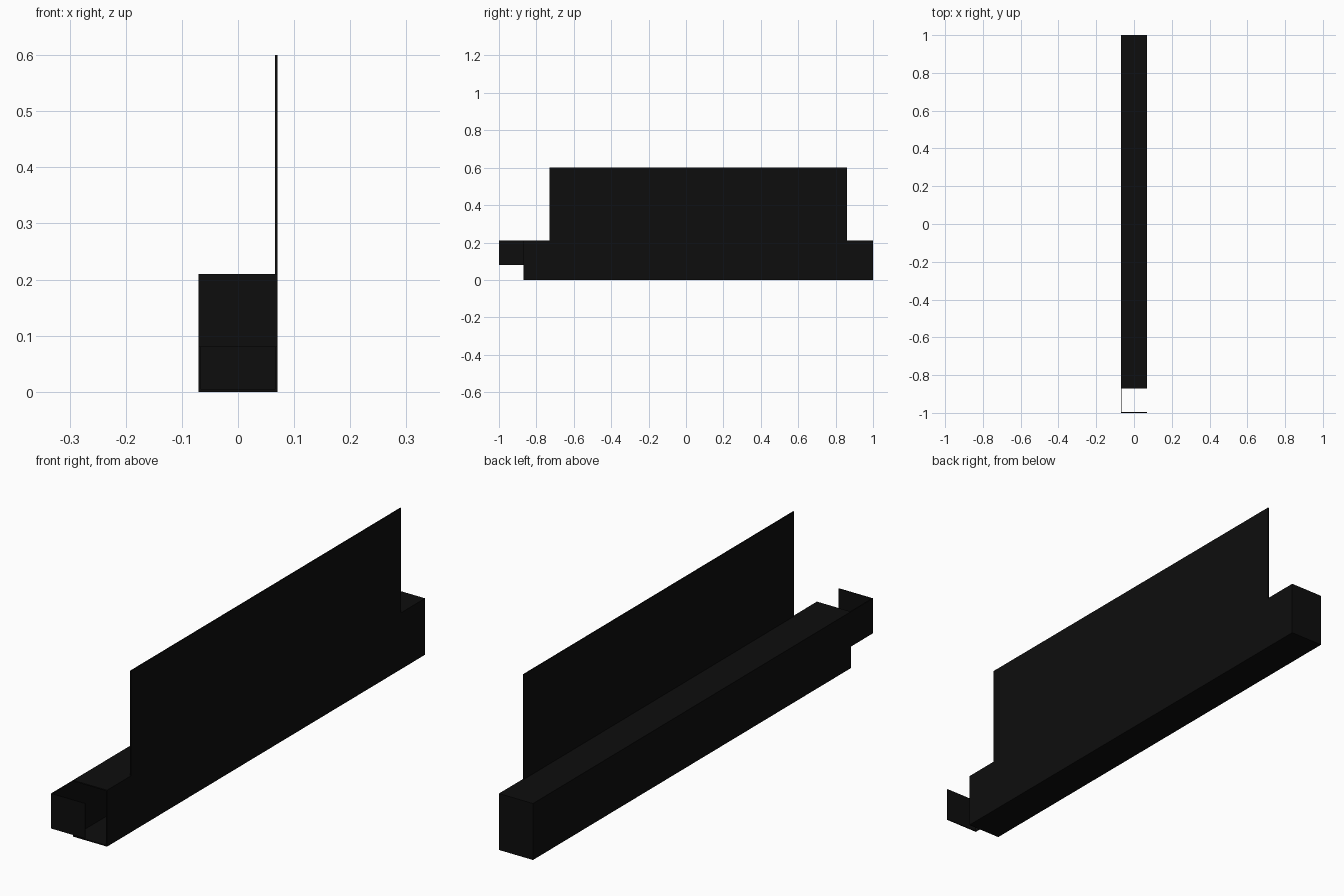
import bpy, bmesh

if "Cube" in bpy.data.objects:
    bpy.data.objects.remove(bpy.data.objects["Cube"])

X, T = 0.07, 0.004          # half width, sheet thickness
Y0, Y1, H = -0.87, 1.0, 0.21


def sheet(name, x, y, z):
    """Axis-aligned flat sheet given its (min, max) ranges."""
    bm = bmesh.new()
    bmesh.ops.create_cube(bm, size=1)
    for v in bm.verts:
        v.co = [r[0] if c < 0 else r[1] for c, r in zip(v.co, (x, y, z))]
    me = bpy.data.meshes.new(name)
    bm.to_mesh(me)
    bm.free()
    ob = bpy.data.objects.new(name, me)
    bpy.context.collection.objects.link(ob)
    mat = bpy.data.materials.get("black") or bpy.data.materials.new("black")
    mat.diffuse_color = (0.004, 0.004, 0.004, 1)
    mat.use_nodes = True
    mat.node_tree.nodes["Principled BSDF"].inputs["Base Color"].default_value = mat.diffuse_color
    me.materials.append(mat)


# Long channel, open at the front end
sheet("channel_floor", (-X, X), (Y0, Y1), (0, T))
sheet("channel_top", (-X, X), (Y0, Y1), (H - T, H))
sheet("channel_left_wall", (-X, -X + T), (Y0, Y1), (T, H - T))
sheet("channel_right_wall", (X - T, X), (Y0, Y1), (T, H - T))
sheet("channel_back_cap", (-X + T, X - T), (Y1 - T, Y1), (T, H - T))

# Tall panel standing on the right edge
sheet("tall_panel", (X - T, X), (-0.73, 0.86), (H, 0.6))

# Folded tab at the front: left strip and end plate
sheet("tab_side", (-X, -X + T), (-1 + T, Y0), (0.08, H))
sheet("tab_end_plate", (-X, X), (-1, -1 + T), (0.08, H))
